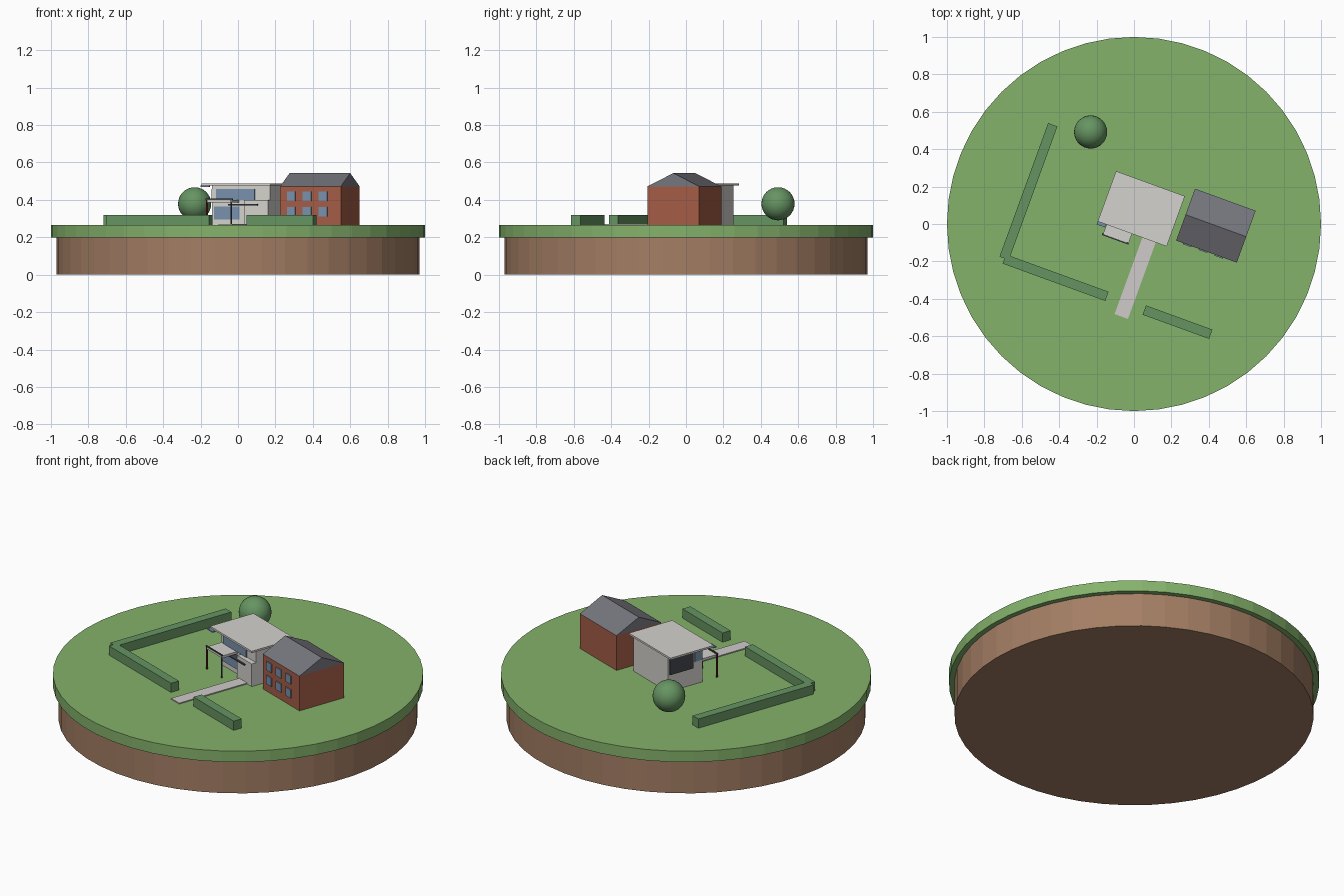
import bpy, bmesh, math
from mathutils import Matrix, Vector

if "Cube" in bpy.data.objects:
    bpy.data.objects.remove(bpy.data.objects["Cube"])

TURN = Matrix.Rotation(math.radians(-20), 4, 'Z')   # the whole plot is turned on the disc
GROUND = 0.265


def material(name, r, g, b):
    lin = [((c / 255 + 0.055) / 1.055) ** 2.4 for c in (r, g, b)] + [1]
    m = bpy.data.materials.new(name)
    m.use_nodes = True
    m.diffuse_color = lin
    m.node_tree.nodes["Principled BSDF"].inputs["Base Color"].default_value = lin
    return m


GRASS = material("grass green", 132, 178, 107)
SOIL = material("soil brown", 164, 126, 100)
HEDGE = material("hedge green", 102, 148, 98)
WHITE = material("plaster white", 212, 210, 205)
PAVING = material("paving grey", 208, 203, 202)
BRICK = material("brick red", 164, 92, 70)
SLATE = material("slate grey", 118, 118, 126)
GLASS = material("window blue", 120, 146, 172)
DARK = material("dark metal", 66, 70, 76)
POST = material("post red", 100, 42, 36)


def make(name, bm, mat, matrix=TURN):
    bmesh.ops.recalc_face_normals(bm, faces=bm.faces)
    me = bpy.data.meshes.new(name)
    bm.to_mesh(me)
    bm.free()
    me.materials.append(mat)
    ob = bpy.data.objects.new(name, me)
    ob.matrix_world = matrix
    bpy.context.collection.objects.link(ob)
    return ob


def box(name, mat, xs, ys, zs):
    bm = bmesh.new()
    size = [s[1] - s[0] for s in (xs, ys, zs)]
    mid = [(s[1] + s[0]) / 2 for s in (xs, ys, zs)]
    bmesh.ops.create_cube(bm, size=1, matrix=Matrix.LocRotScale(Vector(mid), None, Vector(size)))
    return make(name, bm, mat)


def disc(name, mat, radius, low, high, sides=48, at=(0, 0), matrix=None):
    bm = bmesh.new()
    bmesh.ops.create_cone(bm, cap_ends=True, segments=sides, radius1=radius, radius2=radius,
                          depth=high - low,
                          matrix=Matrix.Translation((at[0], at[1], (low + high) / 2)))
    return make(name, bm, mat, matrix or Matrix.Identity(4))


# Round base
disc("soil_base", SOIL, 0.97, 0, 0.2)
disc("grass_top", GRASS, 1.0, 0.2, GROUND)

# Hedges and path
H = (GROUND, 0.32)
box("hedge_side", HEDGE, (-0.616, -0.563), (-0.41, 0.35), H)
box("hedge_front_right", HEDGE, (-0.588, -0.004), (-0.439, -0.387), H)
box("hedge_front_left", HEDGE, (0.209, 0.587), (-0.44, -0.387), H)
box("path", PAVING, (0.067, 0.143), (-0.488, -0.04), (GROUND, 0.271))

# Round tree
bm = bmesh.new()
bmesh.ops.create_uvsphere(bm, u_segments=32, v_segments=16, radius=0.0885)
tree = make("tree_crown", bm, HEDGE, Matrix.Translation((-0.232, 0.492, 0.379)))
tree.data.polygons.foreach_set("use_smooth", [True] * len(tree.data.polygons))

# Brick house with a gabled slate roof
X0, X1, Y0, Y1, EAVE, RIDGE = 0.242, 0.587, -0.006, 0.289, 0.472, 0.543
box("brick_walls", BRICK, (X0, X1), (Y0, Y1), (GROUND, EAVE))
bm = bmesh.new()
profile = ((Y0, EAVE), (Y1, EAVE), ((Y0 + Y1) / 2, RIDGE))
face = bm.faces.new([bm.verts.new((X0, y, z)) for y, z in profile])
ext = bmesh.ops.extrude_face_region(bm, geom=[face])["geom"]
bmesh.ops.translate(bm, vec=(X1 - X0, 0, 0),
                    verts=[v for v in ext if isinstance(v, bmesh.types.BMVert)])
make("slate_roof", bm, SLATE)
for row, z in enumerate((0.312, 0.395)):
    for col in range(3):
        x = 0.306 + col * 0.09
        box(f"brick_window_{row}_{col}", GLASS, (x - 0.024, x + 0.024),
            (Y0 - 0.006, Y0 + 0.002), (z, z + 0.05))

# White house: main block, porch block, overhanging flat roof
TOP = 0.476
box("white_walls", WHITE, (-0.143, 0.185), (-0.01, 0.218), (GROUND, TOP))
box("porch_block", WHITE, (0.05, 0.185), (-0.04, 0), (GROUND, 0.40))
box("flat_roof", WHITE, (-0.187, 0.205), (-0.053, 0.233), (TOP, 0.487))
box("roof_glass_tab", GLASS, (-0.187, -0.14), (-0.07, -0.05), (0.47, 0.477))
box("upper_window", GLASS, (-0.12, 0.1), (-0.016, -0.008), (0.40, 0.457))
box("lower_window", GLASS, (-0.13, 0.013), (-0.016, -0.008), (0.295, 0.365))
box("side_window", GLASS, (-0.149, -0.141), (-0.005, 0.045), (0.40, 0.457))
box("side_panel", DARK, (-0.15, -0.141), (0.055, 0.21), (0.365, 0.463))
box("porch_rail", DARK, (-0.038, 0.127), (-0.05, -0.01), (0.371, 0.378))

# Canopy on two thin posts
box("canopy", WHITE, (-0.137, 0.008), (-0.11, -0.01), (0.385, 0.399))
box("canopy_rail", DARK, (-0.142, 0.01), (-0.114, -0.107), (0.399, 0.406))
for side, x, mat in (("right", -0.138, POST), ("left", 0, DARK)):
    disc("canopy_post_" + side, mat, 0.005, GROUND, 0.40, 8, (x, -0.107), TURN)
